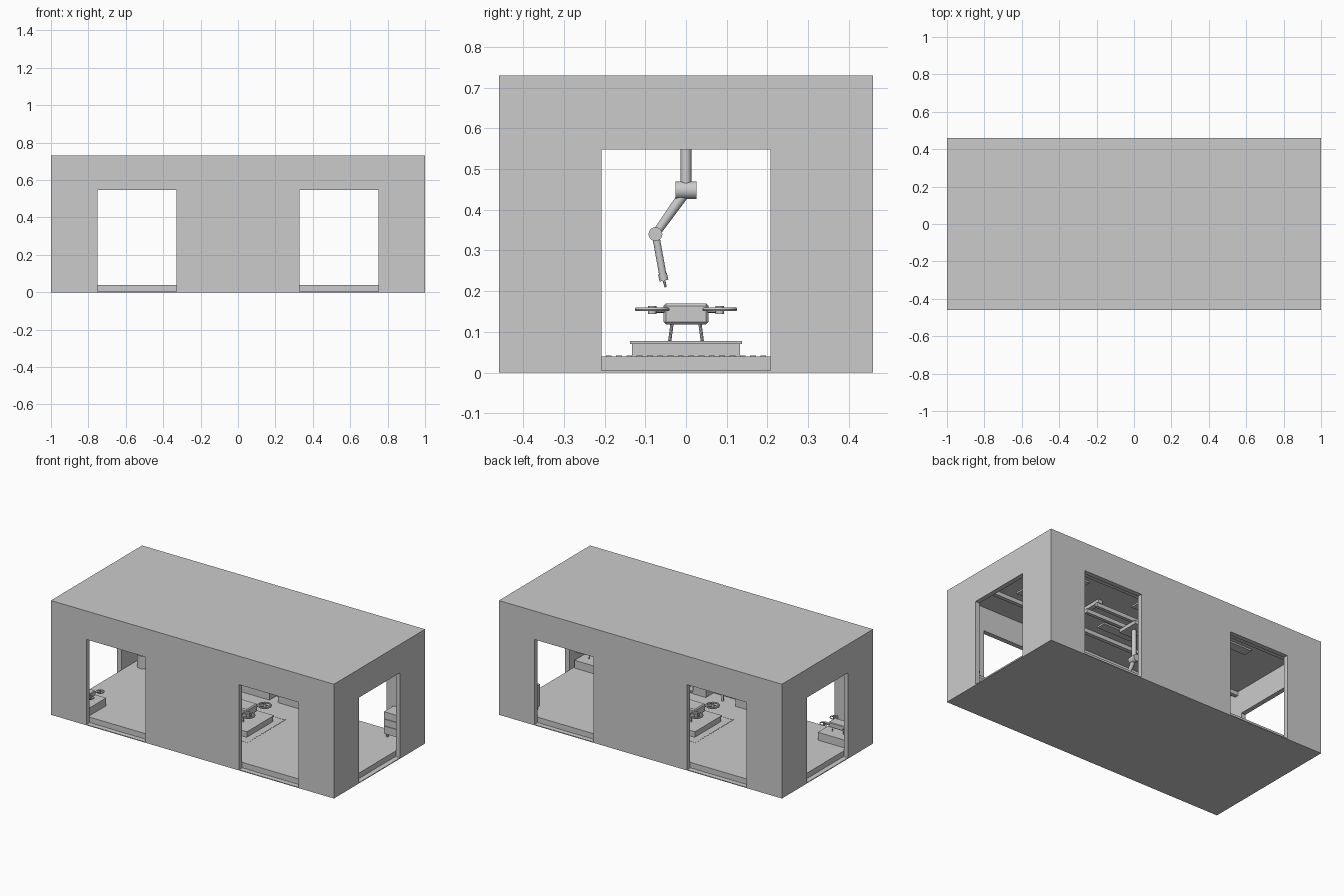
import bpy, math
from mathutils import Vector

if "Cube" in bpy.data.objects:
    bpy.data.objects.remove(bpy.data.objects["Cube"])


def box(name, lo, hi, bevel=0):
    lo, hi = Vector(lo), Vector(hi)
    bpy.ops.mesh.primitive_cube_add(size=1, location=(lo + hi) / 2)
    ob = bpy.context.object
    ob.name = name
    ob.scale = hi - lo
    bpy.ops.object.transform_apply(location=False, rotation=False, scale=True)
    if bevel:
        m = ob.modifiers.new("bevel", 'BEVEL')
        m.width, m.segments = bevel, 1
    return ob


def rod(name, a, b, r, r2=None, sides=20):
    a, b = Vector(a), Vector(b)
    bpy.ops.mesh.primitive_cone_add(vertices=sides, radius1=r, radius2=r if r2 is None else r2,
                                    depth=(b - a).length, location=(a + b) / 2)
    ob = bpy.context.object
    ob.name = name
    ob.rotation_euler = (b - a).to_track_quat('Z', 'Y').to_euler()
    bpy.ops.object.shade_smooth_by_angle()
    return ob


def ring(name, loc, major, minor):
    bpy.ops.mesh.primitive_torus_add(location=loc, major_radius=major, minor_radius=minor,
                                     major_segments=24, minor_segments=6)
    bpy.context.object.name = name


# hollow building shell with three door passages cut through it
shell = box("building_shell", (-1, -.46, 0), (1, .46, .73))
cuts = [box("cavity_cutter", (-.97, -.43, .005), (.97, .43, .70)),
        box("end_door_cutter", (-1.2, -.208, .005), (1.2, .208, .548))]
for s in (-1, 1):
    cuts.append(box("side_door_cutter", (s * .54 - .21, -.7, .005), (s * .54 + .21, .7, .548)))
for c in cuts:
    m = shell.modifiers.new("cut", 'BOOLEAN')
    m.operation, m.solver, m.object = 'DIFFERENCE', 'EXACT', c
    c.hide_render = True
    c.hide_viewport = True

# raised interior floor
box("raised_floor", (-.968, -.428, .004), (.968, .428, .04))

# ceiling beams and lamp panels
for s in (-1, 1):
    box("ceiling_beam", (-.97, s * .25 - .012, .675), (.97, s * .25 + .012, .702))
    for x in (-.6, 0, .6):
        box("ceiling_lamp", (x - .12, s * .15 - .03, .69), (x + .12, s * .15 + .03, .702))

# overhead rail pair with carriage
for s in (-1, 1):
    box("overhead_rail", (-.32, s * .045 - .01, .655), (.32, s * .045 + .01, .68))
for x in (-.3, .3):
    box("rail_hanger", (x - .015, -.06, .678), (x + .015, .06, .702))
box("arm_carriage", (-.05, -.07, .635), (.05, .07, .657))

# hanging robot arm
rod("arm_column", (0, 0, .45), (0, 0, .64), .013)
rod("shoulder_joint", (0, -.026, .448), (0, .026, .448), .022)
rod("upper_arm", (0, -.004, .44), (0, -.075, .34), .013, .010)
rod("elbow_joint", (-.022, -.075, .34), (.022, -.075, .34), .017)
rod("forearm", (0, -.075, .34), (0, -.056, .235), .009)
rod("wrist", (0, -.058, .243), (0, -.054, .226), .011)
for s in (-1, 1):
    rod("gripper_finger", (s * .006, -.055, .23), (s * .008, -.05, .21), .004, .003, 8)


def drone(cx, cy, cz, k):
    """Four-rotor craft; cz is the height of its feet."""
    def p(x, y, z):
        return (cx + x * k, cy + y * k, cz + z * k)
    box("drone_body", p(-.1, -.055, .04), p(.1, .055, .092), .006 * k)
    for sx in (-1, 1):
        for sy in (-1, 1):
            hub = (sx * .13, sy * .083)
            rod("rotor_arm", p(sx * .07, sy * .04, .075), p(*hub, .075), .007 * k, sides=8)
            rod("rotor_hub", p(*hub, .066), p(*hub, .086), .01 * k, sides=12)
            ring("rotor_guard", p(*hub, .077), .038 * k, .005 * k)
            box("rotor_blade", p(hub[0] - .036, hub[1] - .004, .079), p(hub[0] + .036, hub[1] + .004, .082))
            rod("landing_leg", p(sx * .06, sy * .034, .045), p(sx * .065, sy * .04, 0), .004 * k, sides=8)


# central landing pad, with dashed floor marking
box("landing_pad", (-.155, -.133, .04), (.155, .133, .072))
box("landing_pad_top", (-.159, -.137, .07), (.159, .137, .078))
drone(0, 0, .078, 1)
for s in (-1, 1):
    for i in range(16):
        t = -.19 + i * .38 / 15
        box("floor_dash_x", (t - .007, s * .19 - .003, .04), (t + .007, s * .19 + .003, .0415))
        box("floor_dash_y", (s * .2 - .003, t - .007, .04), (s * .2 + .003, t + .007, .0415))

# small drones parked on benches in the front corners
for s in (-1, 1):
    box("parking_bench", (s * .86 - .1, -.42, .04), (s * .86 + .1, -.245, .09))
    drone(s * .86, -.33, .09, .62)

# storage in the back corners
box("tall_cabinet", (.80, .33, .06), (.94, .425, .2))
for x in (.815, .925):
    for y in (.345, .41):
        rod("cabinet_foot", (x, y, .04), (x, y, .062), .008, sides=10)
for z in (.105, .15):
    box("cabinet_drawer_lip", (.81, .325, z), (.93, .331, z + .006))
rod("storage_drum", (-.89, .33, .04), (-.89, .33, .12), .045, sides=24)

# low crates along the long walls, with a post between the front ones
for s in (-1, 1):
    box("front_crate", (s * .19 - .085, -.425, .04), (s * .19 + .085, -.35, .1))
    box("back_crate", (s * .13 - .1, .36, .04), (s * .13 + .1, .425, .085))
rod("control_post", (0, -.37, .04), (0, -.37, .14), .007, sides=12)
box("control_screen", (-.035, -.375, .13), (.035, -.365, .18))
